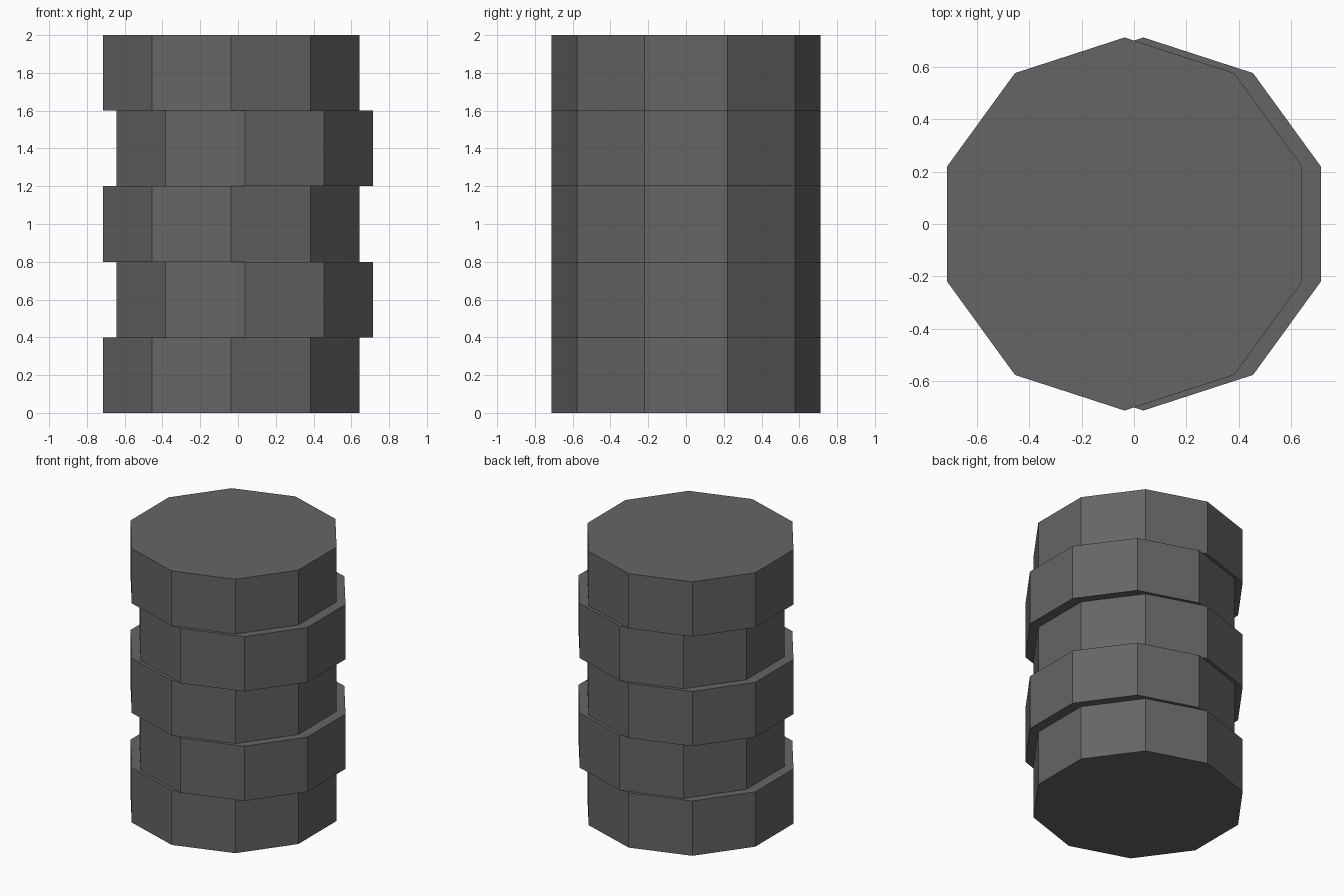
import bpy

if "Cube" in bpy.data.objects:
    bpy.data.objects.remove(bpy.data.objects["Cube"])

RADIUS = 0.713
HEIGHT = 0.4
OFFSET = 0.036

# Dark grey finish
dark_grey = bpy.data.materials.new("dark_grey")
dark_grey.diffuse_color = (0.13, 0.13, 0.13, 1)
dark_grey.use_nodes = True
dark_grey.node_tree.nodes["Principled BSDF"].inputs["Base Color"].default_value = dark_grey.diffuse_color


def disc(index):
    # ten-sided disc, shifted alternately left and right
    x = -OFFSET if index % 2 == 0 else OFFSET
    bpy.ops.mesh.primitive_cylinder_add(
        vertices=10, radius=RADIUS, depth=HEIGHT,
        location=(x, 0, HEIGHT * (index + 0.5)))
    obj = bpy.context.object
    obj.name = f"stacked_disc_{index + 1}"
    obj.data.materials.append(dark_grey)


# Column of five staggered discs
for i in range(5):
    disc(i)
